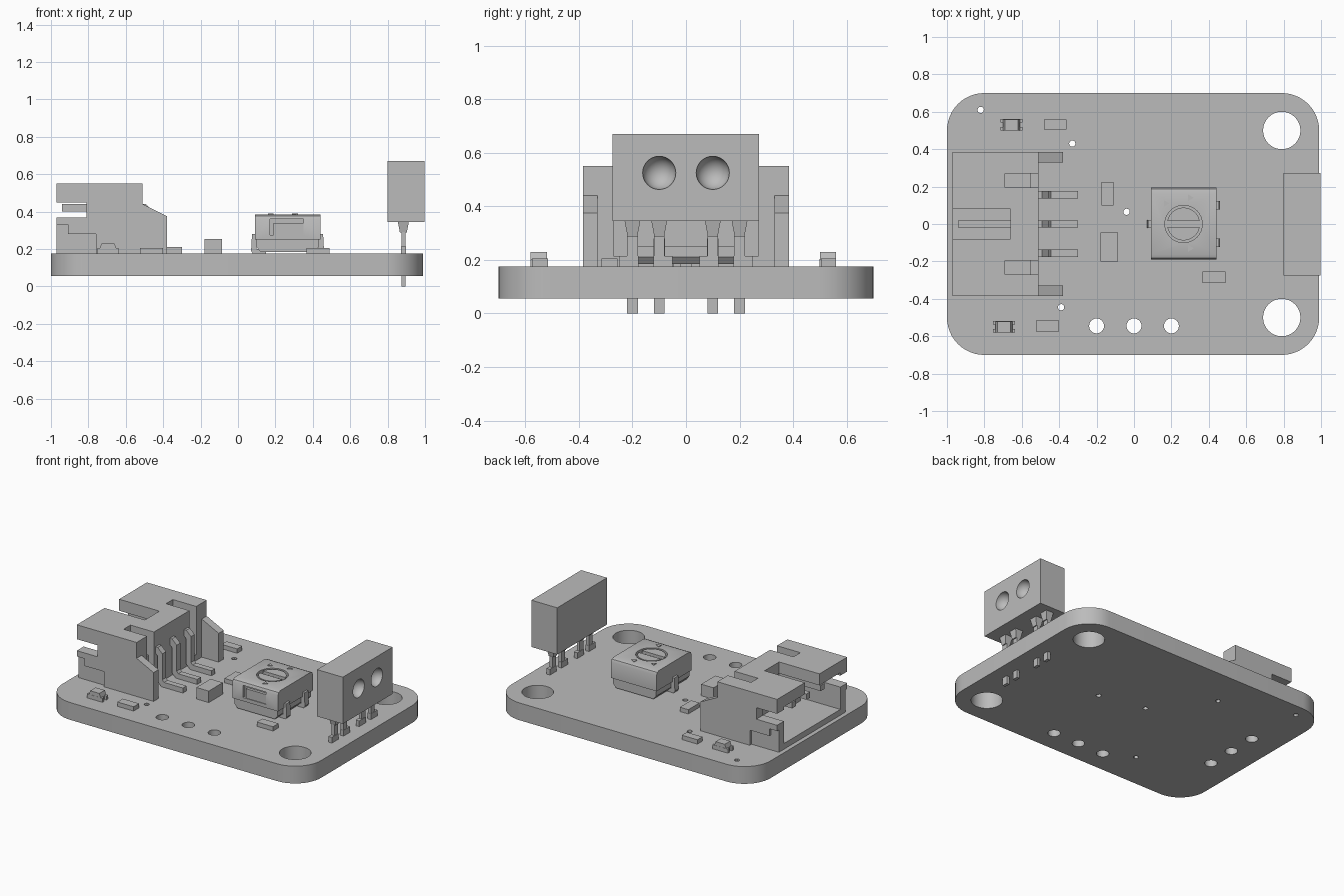
import bpy, bmesh, math
from mathutils import Matrix, Vector

if "Cube" in bpy.data.objects:
    bpy.data.objects.remove(bpy.data.objects["Cube"])

grey = bpy.data.materials.new("plain grey")
grey.use_nodes = True
grey.diffuse_color = (0.5, 0.5, 0.5, 1)
grey.node_tree.nodes["Principled BSDF"].inputs["Base Color"].default_value = (0.5, 0.5, 0.5, 1)
TOP = 0.175  # upper face of the board


def add(name, bm):
    bmesh.ops.recalc_face_normals(bm, faces=bm.faces)
    me = bpy.data.meshes.new(name)
    bm.to_mesh(me)
    bm.free()
    ob = bpy.data.objects.new(name, me)
    me.materials.append(grey)
    bpy.context.collection.objects.link(ob)
    return ob


def prism(name, pts, axis, a, b):
    """Extrude a profile along x, y or z from a to b."""
    place = {"x": lambda p, t: (t, p[0], p[1]),
             "y": lambda p, t: (p[0], t, p[1]),
             "z": lambda p, t: (p[0], p[1], t)}[axis]
    bm = bmesh.new()
    face = bm.faces.new([bm.verts.new(place(p, a)) for p in pts])
    new = bmesh.ops.extrude_face_region(bm, geom=[face])["geom"]
    shift = Vector(place((0, 0), b - a))
    bmesh.ops.translate(bm, verts=[v for v in new if isinstance(v, bmesh.types.BMVert)], vec=shift)
    return add(name, bm)


def box(name, x0, x1, y0, y1, z0, z1):
    return prism(name, [(x0, y0), (x1, y0), (x1, y1), (x0, y1)], "z", z0, z1)


def circle(x, y, r, n=32):
    return [(x + r * math.cos(math.tau * i / n), y + r * math.sin(math.tau * i / n)) for i in range(n)]


def select(ob):
    bpy.ops.object.select_all(action="DESELECT")
    ob.select_set(True)
    bpy.context.view_layer.objects.active = ob


def cut(ob, cutter):
    mod = ob.modifiers.new("cut", "BOOLEAN")
    mod.object, mod.operation, mod.solver = cutter, "DIFFERENCE", "EXACT"
    select(ob)
    bpy.ops.object.modifier_apply(modifier=mod.name)
    bpy.data.objects.remove(cutter)


def smooth(ob):
    select(ob)
    bpy.ops.object.shade_smooth_by_angle(angle=math.radians(30))


# Circuit board: filled outline with holes
outline = []
for cx, cy, start in ((0.79, 0.5, 0), (-0.8, 0.5, 90), (-0.8, -0.5, 180), (0.79, -0.5, 270)):
    for i in range(13):
        a = math.radians(start + i * 7.5)
        outline.append((cx + 0.2 * math.cos(a), cy + 0.2 * math.sin(a)))
loops = [outline]
loops += [circle(0.79, s * 0.5, 0.1) for s in (-1, 1)]
loops += [circle(x, -0.545, 0.04, 24) for x in (-0.2, 0, 0.2)]
loops += [circle(-0.8, y, 0.04, 24) for y in (-0.2, 0, 0.2)]
loops += [circle(x, y, 0.017, 12) for x, y in
          ((-0.82, 0.61), (-0.33, 0.43), (-0.04, 0.065), (-0.39, -0.445), (0.29, 0))]
curve = bpy.data.curves.new("board", "CURVE")
curve.dimensions, curve.fill_mode, curve.extrude = "2D", "BOTH", 0.06
for loop in loops:
    sp = curve.splines.new("POLY")
    sp.points.add(len(loop) - 1)
    sp.use_cyclic_u = True
    for p, (x, y) in zip(sp.points, loop):
        p.co = (x, y, 0, 1)
curve.materials.append(grey)
board = bpy.data.objects.new("board", curve)
bpy.context.collection.objects.link(board)
board.location.z = 0.115
select(board)
bpy.ops.object.convert(target="MESH")
smooth(bpy.context.view_layer.objects.active)

# Socket: side walls, roof halves, floor, rear wall, wings
for s, side in ((1, "left"), (-1, "right")):
    prism(side + "_socket_wall", [(-0.76, TOP), (-0.51, TOP), (-0.51, 0.55), (-0.97, 0.55), (-0.97, 0.45),
          (-0.81, 0.45), (-0.81, 0.37), (-0.97, 0.37), (-0.97, 0.33), (-0.91, 0.33), (-0.91, 0.28),
          (-0.76, 0.28)], "y", s * 0.31, s * 0.385)
    box(side + "_socket_tab", -0.97, -0.76, s * 0.31, s * 0.365, TOP, 0.33)
    prism(side + "_socket_wing", [(-0.51, TOP), (-0.38, TOP), (-0.38, 0.375), (-0.51, 0.44)],
          "y", s * 0.33, s * 0.385)
    prism(side + "_socket_roof", [(-0.97, s * 0.08), (-0.66, s * 0.08), (-0.66, 0), (-0.51, 0),
          (-0.51, s * 0.195), (-0.69, s * 0.195), (-0.69, s * 0.27), (-0.51, s * 0.27),
          (-0.51, s * 0.31), (-0.97, s * 0.31)], "z", 0.47, 0.55)
    box(side + "_socket_notch_floor", -0.69, -0.55, s * 0.195, s * 0.27, TOP, 0.38)
    box(side + "_socket_rear_corner", -0.62, -0.51, s * 0.27, s * 0.31, 0.2, 0.47)
box("socket_floor", -0.97, -0.51, -0.31, 0.31, TOP, 0.215)
box("socket_rear_wall", -0.62, -0.51, -0.195, 0.195, 0.2, 0.47)

# Bent socket pins
for y in (-0.157, 0, 0.157):
    prism("socket_pin", [(-0.94, 0.4), (-0.515, 0.4), (-0.495, 0.38), (-0.495, 0.205), (-0.465, TOP),
          (-0.3, TOP), (-0.3, 0.21), (-0.445, 0.21), (-0.458, 0.225), (-0.458, 0.405), (-0.493, 0.44),
          (-0.94, 0.44)], "y", y - 0.02, y + 0.02)

# Trimmer body with rounded long edges and side window
trim = prism("trimmer_body", [(-0.19, 0.25), (0.195, 0.25), (0.195, 0.36), (0.187, 0.378), (0.168, 0.385),
             (-0.163, 0.385), (-0.182, 0.378), (-0.19, 0.36)], "x", 0.09, 0.44)
cut(trim, prism("well_cutter", circle(0.265, 0, 0.1), "z", 0.36, 0.5))
cut(trim, box("window_cutter", 0.17, 0.35, -0.3, -0.165, 0.275, 0.36))
smooth(trim)
box("trimmer_window_lip", 0.19, 0.35, -0.185, -0.16, 0.275, 0.34)
prism("trimmer_base", [(0.12, 0.185), (0.41, 0.185), (0.43, 0.21), (0.43, 0.25), (0.1, 0.25), (0.1, 0.21)],
      "y", -0.18, 0.185)
rotor = prism("trimmer_rotor", circle(0.265, 0, 0.088), "z", 0.35, 0.383)
cut(rotor, box("slot_cutter", 0.1, 0.45, -0.017, 0.017, 0.364, 0.5))
smooth(rotor)
for x, y in ((0.3, 0.14), (0.17, 0.11), (0.3, -0.13)):
    prism("trimmer_mark", circle(x, y, 0.02, 3), "z", 0.38, 0.389)
for s, x, y in ((1, 0.43, 0.1), (1, 0.43, -0.1), (-1, 0.1, 0)):
    prism("trimmer_lead", [(x - s * 0.05, TOP), (x + s * 0.02, TOP), (x + s * 0.03, 0.19), (x + s * 0.025, 0.28),
          (x, 0.28), (x, 0.2), (x - s * 0.05, 0.2)], "y", y - 0.022, y + 0.022)

# Sensor head with two dished lenses
head = box("sensor_head", 0.8, 0.998, -0.275, 0.272, 0.345, 0.67)
for y in (-0.1, 0.1):
    bm = bmesh.new()
    bmesh.ops.create_uvsphere(bm, u_segments=24, v_segments=16, radius=0.062)
    bmesh.ops.translate(bm, verts=bm.verts, vec=(0.998, y, 0.525))
    cut(head, add("lens_cutter", bm))
smooth(head)

# Sensor legs with flared tops and stops resting on the board
for y, out in ((-0.2, -1), (-0.1, 1), (0.1, -1), (0.2, 1)):
    prism("sensor_leg", [(y - 0.02, 0), (y + 0.02, 0), (y + 0.02, 0.29), (y - 0.02, 0.29)],
          "x", 0.873, 0.895)
    bm = bmesh.new()
    bmesh.ops.create_cone(bm, cap_ends=True, segments=4, radius1=0.026, radius2=0.042, depth=0.06)
    bmesh.ops.rotate(bm, verts=bm.verts, cent=(0, 0, 0), matrix=Matrix.Rotation(math.pi / 4, 3, "Z"))
    bmesh.ops.translate(bm, verts=bm.verts, vec=(0.884, y, 0.318))
    add("sensor_leg_flare", bm)
    box("sensor_leg_stop", 0.871, 0.897, y + out * 0.05, y - out * 0.022, TOP, 0.215)

# Small chip parts
for x0, x1, y0, y1, z in ((-0.48, -0.36, 0.505, 0.56, 0.205), (-0.525, -0.4, -0.575, -0.515, 0.205),
                          (-0.175, -0.11, 0.1, 0.225, 0.205), (-0.18, -0.085, -0.2, -0.045, 0.255),
                          (0.365, 0.49, -0.315, -0.255, 0.205)):
    box("chip_part", x0, x1, y0, y1, TOP, z)

# Indicator lights: notched base with a tapered lens
for x, y in ((-0.655, 0.53), (-0.695, -0.55)):
    pts = [(0.06, 0.031), (0.06, 0.012), (0.045, 0.012), (0.045, -0.012), (0.06, -0.012), (0.06, -0.031)]
    pts += [(-a, -b) for a, b in pts]
    prism("light_base", [(x + a, y + b) for a, b in pts], "z", TOP, 0.203)
    prism("light_lens", [(x - 0.045, 0.203), (x + 0.045, 0.203), (x + 0.035, 0.23), (x - 0.035, 0.23)],
          "y", y - 0.03, y + 0.03)
